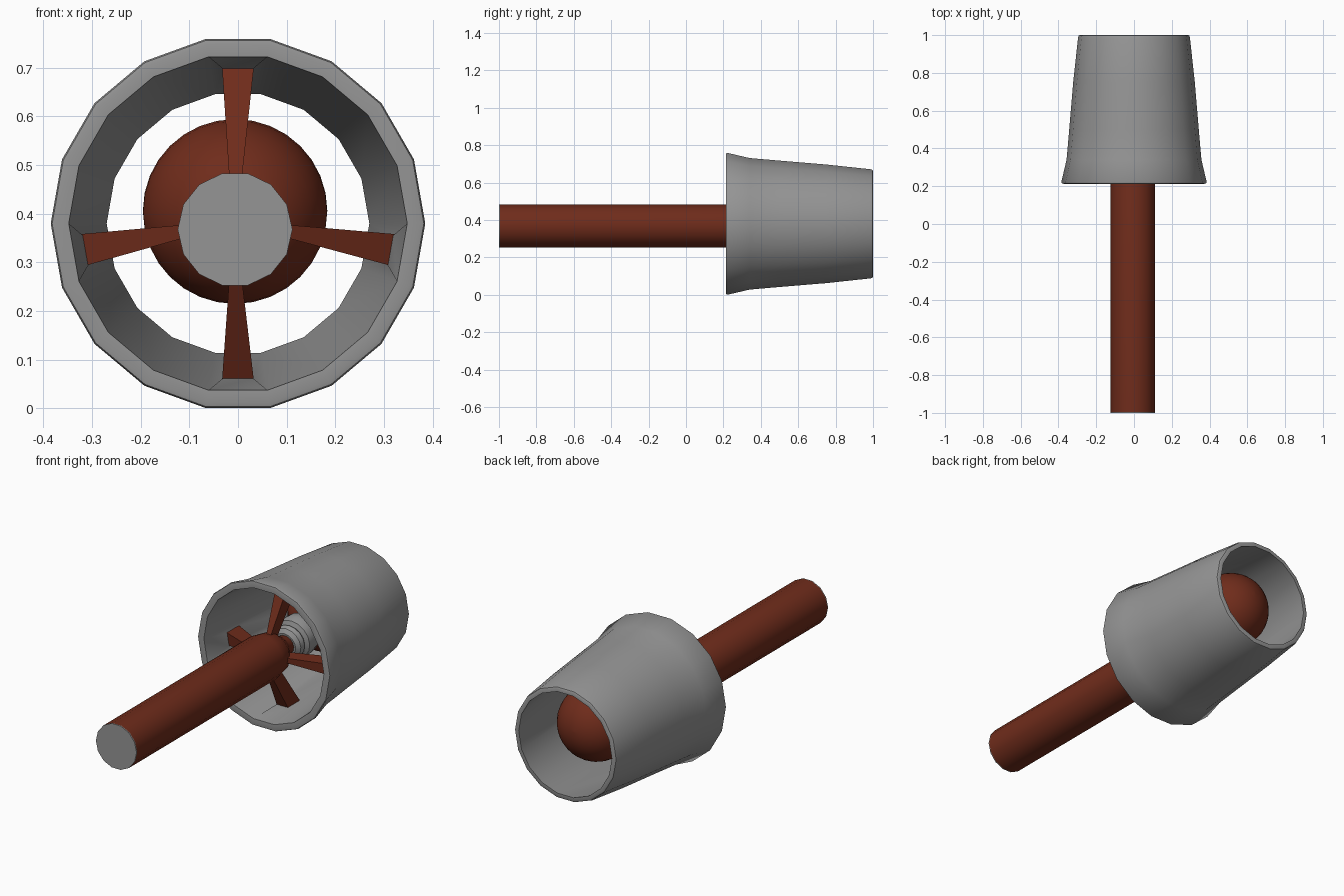
import bpy, bmesh
from math import cos, sin, pi, atan2, radians
from mathutils import Vector

if "Cube" in bpy.data.objects:
    bpy.data.objects.remove(bpy.data.objects["Cube"])


def material(name, *rgb):
    m = bpy.data.materials.new(name)
    m.diffuse_color = (*rgb, 1)
    m.use_nodes = True
    m.node_tree.nodes["Principled BSDF"].inputs["Base Color"].default_value = m.diffuse_color
    return m


red = material("rust_red", 0.16, 0.025, 0.011)
grey = material("mid_grey", 0.3, 0.3, 0.3)


def finish(name, bm, mat, angle=35):
    bmesh.ops.recalc_face_normals(bm, faces=bm.faces)
    me = bpy.data.meshes.new(name)
    bm.to_mesh(me)
    bm.free()
    ob = bpy.data.objects.new(name, me)
    bpy.context.collection.objects.link(ob)
    me.materials.append(mat)
    bpy.ops.object.select_all(action='DESELECT')
    ob.select_set(True)
    bpy.context.view_layer.objects.active = ob
    bpy.ops.object.shade_smooth_by_angle(angle=radians(angle))
    return ob


def lathe(profile, n, closed=False, caps=(True, True)):
    """Spin (y, radius) points about the y axis."""
    bm = bmesh.new()
    rings = [[bm.verts.new((r * cos(2 * pi * i / n), y, r * sin(2 * pi * i / n)))
              for i in range(n)] for y, r in profile]
    pairs = list(zip(rings, rings[1:])) + ([(rings[-1], rings[0])] if closed else [])
    for a, b in pairs:
        for i in range(n):
            j = (i + 1) % n
            bm.faces.new((a[i], a[j], b[j], b[i]))
    if not closed:
        for ring, cap in zip((rings[0], rings[-1]), caps):
            if cap:
                bm.faces.new(ring)
    return bm


STRUT_ANGLES = (90, 270, -10, 190)
ROOT_Y, ROOT_W = (0.37, 0.47), 0.031

# Shroud: flared 18-sided duct with a strut pad on four inner facets
bm = lathe([(0.222, 0.385), (0.34, 0.357), (0.5, 0.343), (0.75, 0.322), (0.988, 0.296),
            (0.997, 0.293), (1.0, 0.287), (1.0, 0.270), (0.214, 0.348), (0.213, 0.374),
            (0.215, 0.382)], 18, closed=True)
bmesh.ops.recalc_face_normals(bm, faces=bm.faces)
for deg in STRUT_ANGLES:
    out = Vector((cos(radians(deg)), 0, sin(radians(deg))))
    side = Vector((-out.z, 0, out.x))
    inner = [f for f in bm.faces if f.calc_center_median().dot(out) > 0.29
             and f.normal.dot(out) < -0.9]
    pad = max(inner, key=lambda f: -f.normal.dot(out))
    bmesh.ops.inset_individual(bm, faces=[pad], thickness=0.02)
    mid = pad.calc_center_median().y
    for v in pad.verts:
        s = 1 if v.co.dot(side) > 0 else -1
        y = ROOT_Y[1] if v.co.y > mid else ROOT_Y[0]
        v.co = out * 0.318 + side * s * ROOT_W + Vector((0, y, 0))
shroud = finish("shroud", bm, grey, 42)
shroud.location.z = 0.38

# Shaft with tapered neck, and its grey end cap
AXIS = (-0.006, 0, 0.368)
shaft = finish("shaft", lathe([(-0.995, 0.118), (0.22, 0.118), (0.29, 0.105), (0.34, 0.07),
                               (0.37, 0.05), (0.44, 0.05)], 14, caps=(False, True)), red)
shaft.location = AXIS
cap = finish("shaft_end_cap", lathe([(-1.0, 0.118), (-0.995, 0.118)], 14), grey)
cap.location = AXIS

# Socket and bulb share a slightly raised axis
tilt = atan2(0.037, 0.35)
socket = finish("socket", lathe([(0.0, 0.06), (0.015, 0.08), (0.04, 0.085), (0.05, 0.078),
                                 (0.06, 0.1), (0.1, 0.105), (0.14, 0.1), (0.16, 0.085),
                                 (0.2, 0.085)], 16), grey)
arc = [(0.35 - 0.19 * cos(t), 0.19 * sin(t))
       for t in [radians(27) + i * radians(152.5) / 16 for i in range(17)]]
bulb = finish("bulb", lathe(arc, 32), red)
for ob in (socket, bulb):
    ob.location = (-0.006, 0.4, 0.368)
    ob.rotation_euler.x = tilt

# Struts: tapered bars sloping forward from the duct wall to the shaft neck
for name, deg in zip(("top", "bottom", "right", "left"), STRUT_ANGLES):
    out = Vector((cos(radians(deg)), 0, sin(radians(deg))))
    side = Vector((-out.z, 0, out.x))
    wall = Vector((0, 0, 0.38)) + out * 0.326
    hub = Vector(AXIS) + out * 0.06
    if abs(out.x) > 0.5:
        hub.z += 0.015
        wall.z += 0.002
    bm = bmesh.new()
    rings = []
    for c, w, (y0, y1) in ((hub, 0.009, (0.24, 0.31)), (wall, ROOT_W + 0.002, ROOT_Y)):
        rings.append([bm.verts.new(c + side * s * w + Vector((0, y, 0)))
                      for s, y in ((-1, y0), (1, y0), (1, y1), (-1, y1))])
    for i in range(4):
        j = (i + 1) % 4
        bm.faces.new((rings[0][i], rings[0][j], rings[1][j], rings[1][i]))
    for ring in rings:
        bm.faces.new(ring)
    finish(name + "_strut", bm, red)
